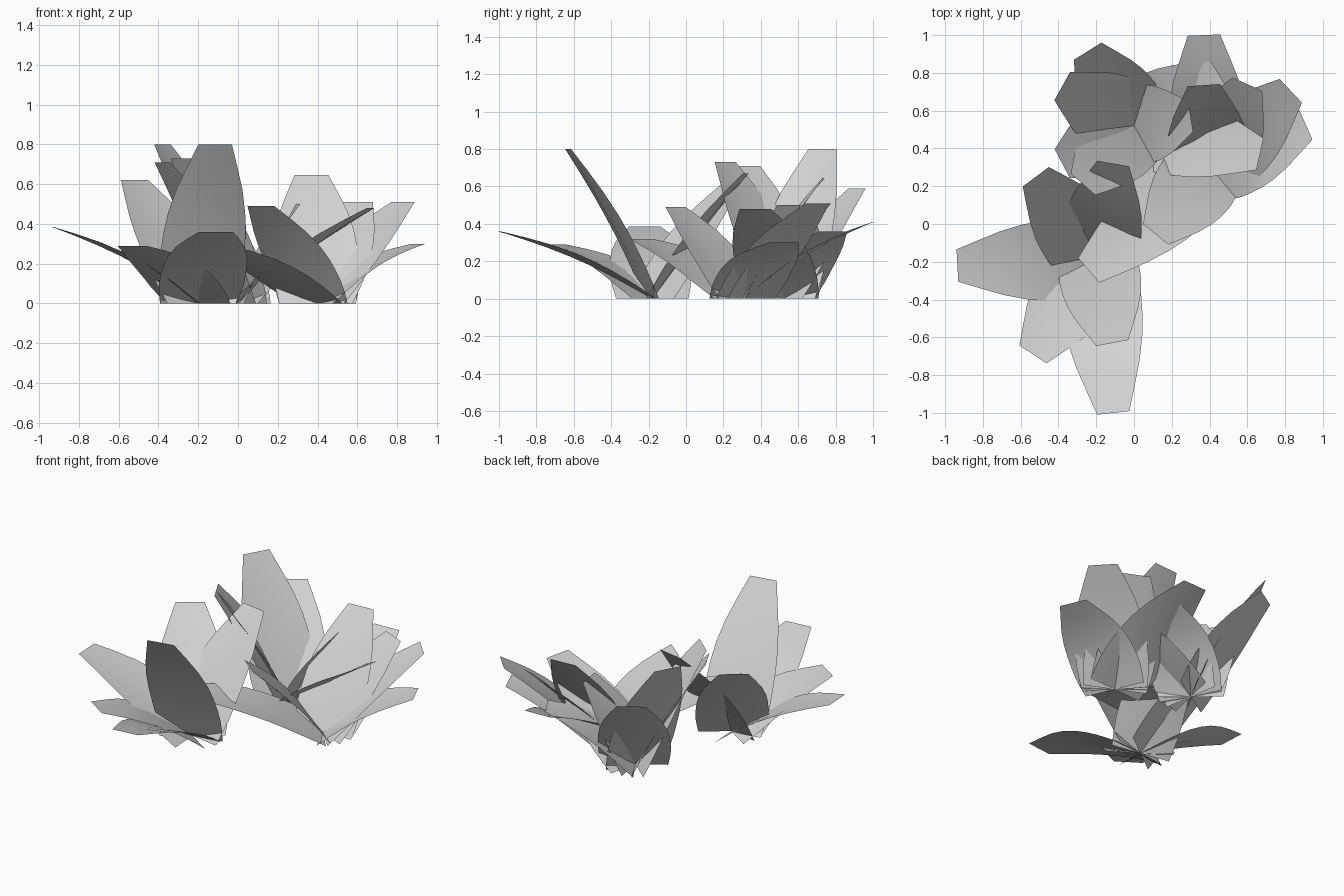
import bpy, math
from mathutils import Vector

cube = bpy.data.objects.get("Cube")
if cube:
    bpy.data.objects.remove(cube, do_unlink=True)

# Single leaf colour
grey = bpy.data.materials.new("pale_grey")
grey.use_nodes = True
grey.diffuse_color = (0.66, 0.66, 0.66, 1)
grey.node_tree.nodes["Principled BSDF"].inputs["Base Color"].default_value = (0.66, 0.66, 0.66, 1)

# Leaf outline: distance along the leaf, half width as share of the widest
OUTLINE = [(0, .9), (.1, .96), (.2, 1), (.3, 1), (.42, .98),
           (.55, .92), (.7, .79), (.85, .6), (1, .4)]


def leaf(name, base, tip, half_width, bow, cup):
    """One broad-based, blunt-tipped leaf blade, slightly arched and cupped."""
    base, tip = Vector(base), Vector(tip)
    axis = tip - base
    side = Vector((-axis.y, axis.x, 0)).normalized()
    up = axis.normalized().cross(side).normalized()
    verts, faces = [], []
    for t, w in OUTLINE:
        mid = base + axis * t + up * bow * math.sin(math.pi * t)
        lift = cup * math.sin(math.pi * t)
        for s in (-1, 0, 1):
            verts.append(mid + side * (s * w * half_width) + up * (lift * abs(s)))
    for i in range(len(OUTLINE) - 1):
        for j in range(2):
            a = i * 3 + j
            faces.append((a, a + 3, a + 4, a + 1))
    mesh = bpy.data.meshes.new(name)
    mesh.from_pydata(verts, [], faces)
    mesh.materials.append(grey)
    mesh.polygons.foreach_set("use_smooth", [True] * len(faces))
    mesh.update()
    # Blades face upwards
    if sum(p.normal.z for p in mesh.polygons) < 0:
        mesh.flip_normals()
    obj = bpy.data.objects.new(name, mesh)
    bpy.context.collection.objects.link(obj)


# Each plant: root position and the middle of every leaf's tip
PLANTS = {
    "front_plant": ((-.2, -.18), [
        (-.11, -1, .36), (-.115, -.63, .8), (-.935, -.22, .385),
        (-.535, -.69, .29), (-.52, .25, .62), (-.11, .32, .67)]),
    "side_plant": ((.4, .3), [
        (.115, -.055, .49), (-.24, -.245, .32), (.37, 1, .41),
        (.83, .705, .51), (.91, .525, .3), (.6, .74, .51), (.37, .735, .645)]),
    "back_plant": ((0, .52), [
        (-.27, .21, .73), (-.38, .73, .8), (-.245, .915, .59), (.667, .37, .48),
        (.3, .57, .5), (-.38, .32, .71), (.45, .79, .36)]),
}

for plant, ((x, y), tips) in PLANTS.items():
    for n, tip in enumerate(tips):
        bow = .03 if tip[2] < .45 else .01
        length = (Vector(tip) - Vector((x, y, 0))).length
        leaf(f"{plant}_leaf_{n + 1}", (x, y, 0), tip,
             min(.215, .13 + .13 * length), bow, .02)
